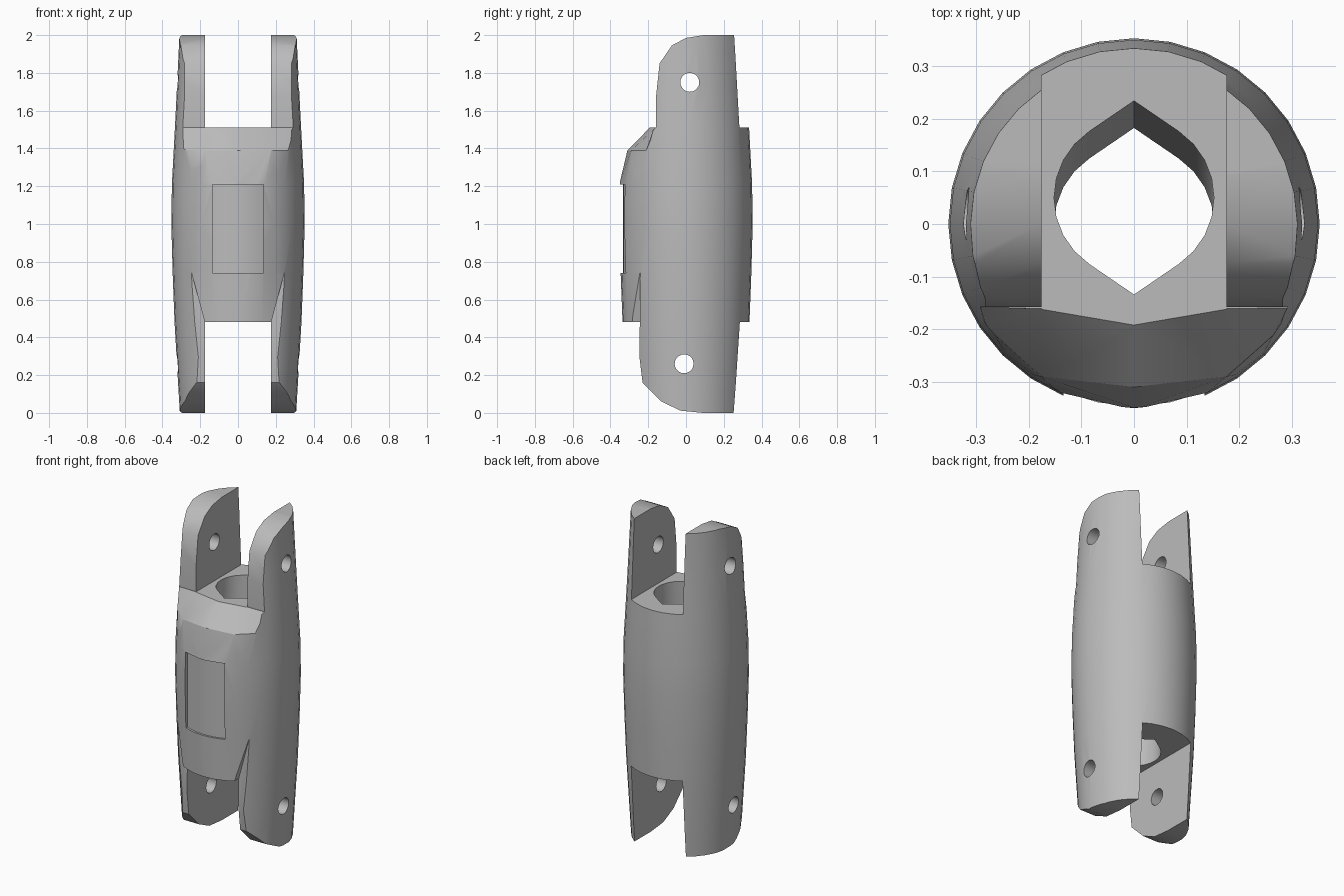
import bpy, bmesh
from math import sin, cos, pi, sqrt, radians

if "Cube" in bpy.data.objects:
    bpy.data.objects.remove(bpy.data.objects["Cube"], do_unlink=True)

grey = bpy.data.materials.new("plain grey")
grey.use_nodes = True
grey.diffuse_color = (0.5, 0.5, 0.5, 1)
grey.node_tree.nodes["Principled BSDF"].inputs["Base Color"].default_value = (0.5, 0.5, 0.5, 1)


def loft(name, rings):
    """Closed solid through matching rings of points."""
    bm = bmesh.new()
    loops = [[bm.verts.new(p) for p in ring] for ring in rings]
    n = len(loops[0])
    for a, b in zip(loops, loops[1:]):
        for i in range(n):
            j = (i + 1) % n
            bm.faces.new((a[i], a[j], b[j], b[i]))
    caps = [bm.faces.new(loops[0]), bm.faces.new(loops[-1])]
    bmesh.ops.triangulate(bm, faces=caps)
    bmesh.ops.recalc_face_normals(bm, faces=bm.faces)
    mesh = bpy.data.meshes.new(name)
    bm.to_mesh(mesh)
    bm.free()
    obj = bpy.data.objects.new(name, mesh)
    bpy.context.collection.objects.link(obj)
    mesh.materials.append(grey)
    return obj


def side_prism(name, x0, x1, outline):
    return loft(name, [[(x, y, z) for y, z in outline] for x in (x0, x1)])


def box(name, x, y, z):
    return side_prism(name, x[0], x[1], [(y[0], z[0]), (y[1], z[0]), (y[1], z[1]), (y[0], z[1])])


def cut(cutter):
    mod = body.modifiers.new("cut", "BOOLEAN")
    mod.operation = "DIFFERENCE"
    mod.solver = "EXACT"
    mod.object = cutter
    bpy.context.view_layer.objects.active = body
    bpy.ops.object.modifier_apply(modifier=mod.name)
    bpy.data.objects.remove(cutter, do_unlink=True)


# Barrel shaped link
profile = [(0, 0.308), (0.24, 0.322), (0.48, 0.336), (0.74, 0.346), (1, 0.353),
           (1.21, 0.35), (1.51, 0.334), (1.75, 0.322), (2, 0.31)]
SIDES = 32
body = loft("link_body", [[(r * cos(2 * pi * i / SIDES), r * sin(2 * pi * i / SIDES), z)
                           for i in range(SIDES)] for z, r in profile])

# Slots that leave two arms at each end
cut(box("upper_slot", (-0.176, 0.176), (-1, 1), (1.51, 2.5)))
cut(box("lower_slot", (-0.176, 0.176), (-1, 1), (-0.5, 0.48)))

# Sloped shoulder on the front
shoulder = {0: (-0.353, -0.31, -0.19), 0.176: (-0.312, -0.29, -0.16),
            0.3: (-0.205, -0.18, -0.158), 0.5: (-0.205, -0.18, -0.158)}
stations = [-x for x in reversed(shoulder) if x] + list(shoulder)
rings = []
for x in stations:
    low, mid, top = shoulder[abs(x)]
    rings.append([(x, -0.6, 1.21), (x, low, 1.21), (x, mid, 1.39), (x, top, 1.512), (x, -0.6, 1.512)])
cut(loft("shoulder_cut", rings))

# Rounded upper arm ends
cut(side_prism("upper_rounding", -0.6, 0.6,
               [(-0.7, 1.511), (-0.158, 1.511), (-0.158, 1.68), (-0.14, 1.85), (-0.075, 1.945),
                (0, 1.985), (0.1, 2.001), (0.1, 2.3), (-0.7, 2.3)]))

# Rounded lower arm ends
cut(side_prism("lower_rounding", -0.6, 0.6,
               [(-0.7, 0.3), (-0.247, 0.3), (-0.23, 0.16), (-0.13, 0.06),
                (-0.03, 0.012), (0.1, -0.001), (0.1, -0.3), (-0.7, -0.3)]))

# Flat fronts of the lower arms, ending in slanted steps
for s in (-1, 1):
    front = [(0.245, 0.74), (0.176, 0.48), (0.16, 0.2), (0.6, 0.2), (0.6, 0.74)]
    cut(loft("arm_front_cut", [[(s * x, y if y < -0.5 else y - 0.01 * (0.74 - z), z)
                                for x, z in front] for y in (-0.7, -0.242)]))

# Slanted bore with pointed front and back
bore = []
for s in (1, -1):
    bore.append((0, s * 0.184))
    for k in range(9):
        a = radians(56 - 14 * k)
        bore.append((s * 0.152 * cos(a), s * 0.152 * sin(a)))
cut(loft("bore", [[(x, y + 0.05 + 0.05 * (z - 1.51), z) for x, y in bore] for z in (0.3, 1.7)]))

# Pin holes across both pairs of arms
for y, z in ((0.02, 1.75), (-0.01, 0.26)):
    cut(side_prism("pin_hole", -0.6, 0.6,
                   [(y + 0.05 * cos(i * pi / 10), z + 0.05 * sin(i * pi / 10)) for i in range(20)]))

# Curved shallow window on the front
rings = []
for i in range(9):
    x = -0.134 + 0.268 * i / 8
    y = -sqrt(0.333 ** 2 - x * x)
    rings.append([(x, -0.6, 0.74), (x, y, 0.74), (x, y, 1.21), (x, -0.6, 1.21)])
cut(loft("window_recess", rings))

# Smooth barrel, sharp cuts
bpy.ops.object.select_all(action="DESELECT")
body.select_set(True)
bpy.context.view_layer.objects.active = body
bpy.ops.object.shade_smooth_by_angle(angle=radians(30))
